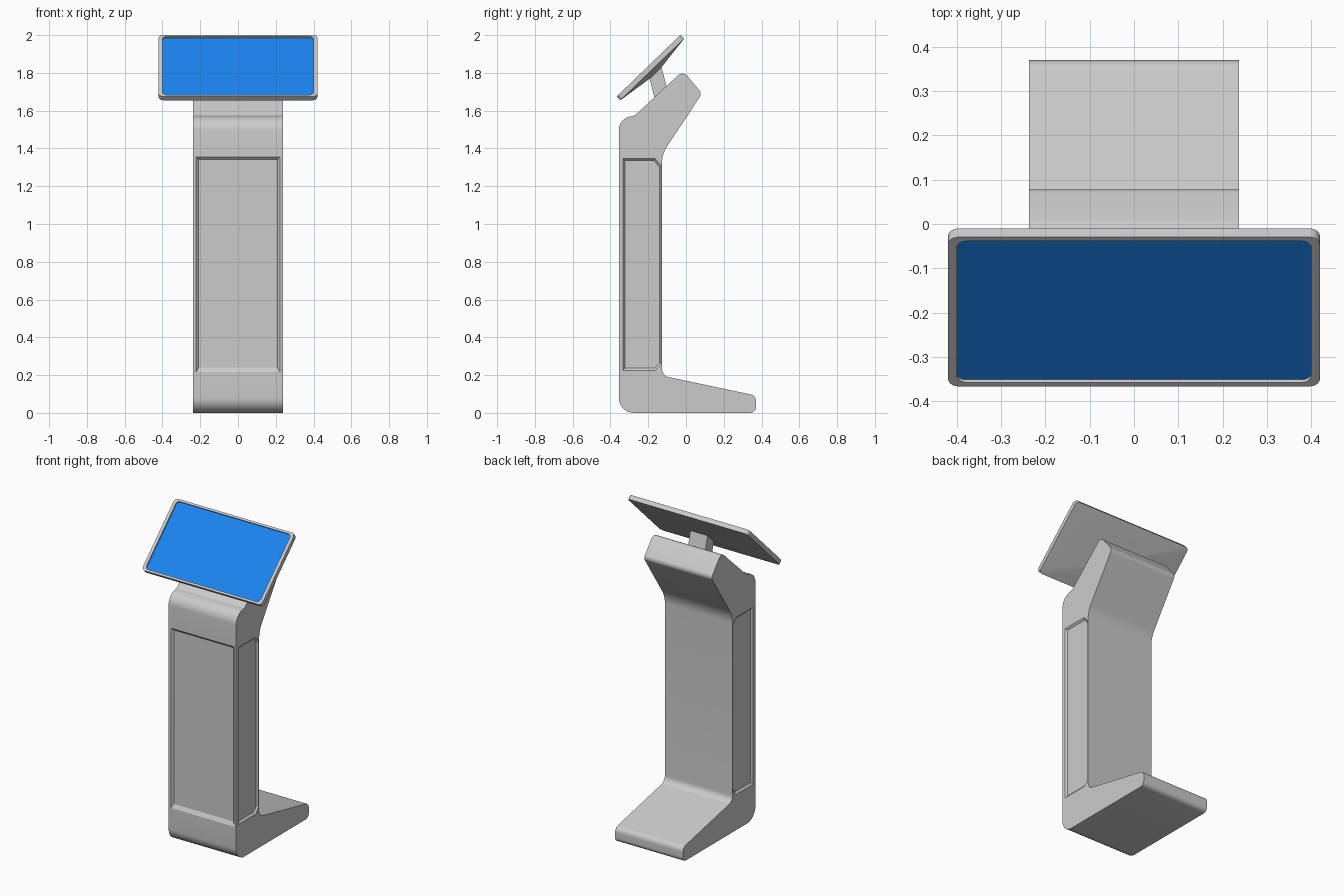
import bpy, bmesh, math
from mathutils import Vector

if "Cube" in bpy.data.objects:
    bpy.data.objects.remove(bpy.data.objects["Cube"])


def loft(name, rings):
    """Closed solid through rings of equal point count."""
    bm = bmesh.new()
    vs = [[bm.verts.new(p) for p in r] for r in rings]
    n = len(rings[0])
    for a, b in zip(vs, vs[1:]):
        for i in range(n):
            j = (i + 1) % n
            bm.faces.new((a[i], a[j], b[j], b[i]))
    bm.faces.new(vs[0])
    bm.faces.new(vs[-1])
    bmesh.ops.recalc_face_normals(bm, faces=bm.faces)
    me = bpy.data.meshes.new(name)
    bm.to_mesh(me)
    bm.free()
    ob = bpy.data.objects.new(name, me)
    bpy.context.collection.objects.link(ob)
    return ob


def rounded(corners, seg=8):
    """Outline with each corner (a, b, radius) replaced by an arc."""
    out, n = [], len(corners)
    for i, (a, b, r) in enumerate(corners):
        p = Vector((a, b))
        if r == 0:
            out.append(p)
            continue
        d0 = (Vector(corners[i - 1][:2]) - p).normalized()
        d1 = (Vector(corners[(i + 1) % n][:2]) - p).normalized()
        half = d0.angle(d1) / 2
        c = p + (d0 + d1).normalized() * r / math.sin(half)
        s = p + d0 * r / math.tan(half) - c
        e = p + d1 * r / math.tan(half) - c
        turn = s.angle(e)
        for k in range(seg + 1):
            t = k / seg
            out.append(c + (s * math.sin((1 - t) * turn) + e * math.sin(t * turn)) / math.sin(turn))
    return out


def at_x(outline, x):
    return [(x, y, z) for y, z in outline]


def rect(w, h, r, z):
    pts = rounded([(-w, -h, r), (w, -h, r), (w, h, r), (-w, h, r)], 6)
    return [(x, y, z) for x, y in pts]


def smooth(ob):
    bpy.ops.object.select_all(action='DESELECT')
    ob.select_set(True)
    bpy.context.view_layer.objects.active = ob
    bpy.ops.object.shade_smooth_by_angle(angle=math.radians(25))


# Stand body: one side profile extruded across x
W = 0.237
profile = rounded([
    (-0.356, 0, 0.08), (0.37, 0, 0.03), (0.37, 0.092, 0.035),
    (-0.127, 0.197, 0.045), (-0.127, 1.37, 0.16), (0.085, 1.69, 0.03),
    (-0.015, 1.812, 0.035), (-0.275, 1.571, 0.04), (-0.356, 1.571, 0.075)])
body = loft("stand_body", [at_x(profile, -W), at_x(profile, W)])


# Recessed panels: front and both sides
def front_rect(x, z0, z1, y):
    return [(-x, y, z0), (x, y, z0), (x, y, z1), (-x, y, z1)]


cutters = [loft("front_recess_cutter", [
    front_rect(0.209, 0.24, 1.341, -0.343),
    front_rect(0.222, 0.215, 1.355, -0.3565),
    front_rect(0.222, 0.215, 1.355, -0.40)])]
outer = [(-0.333, 0.225), (-0.16, 0.225), (-0.131, 0.258),
         (-0.131, 1.308), (-0.163, 1.346), (-0.333, 1.346)]
inner = [(-0.323, 0.238), (-0.166, 0.238), (-0.141, 0.264),
         (-0.141, 1.302), (-0.169, 1.335), (-0.323, 1.335)]
for s, side in ((1, "right"), (-1, "left")):
    cutters.append(loft(side + "_recess_cutter", [
        at_x(inner, s * (W - 0.011)), at_x(outer, s * (W + 0.0005)), at_x(outer, s * (W + 0.04))]))
bpy.context.view_layer.objects.active = body
for c in cutters:
    m = body.modifiers.new("recess", 'BOOLEAN')
    m.operation, m.solver, m.object = 'DIFFERENCE', 'EXACT', c
    bpy.ops.object.modifier_apply(modifier=m.name)
    bpy.data.objects.remove(c)
smooth(body)

# Neck between the stand and the screen
neck = [(-0.20, 1.80), (-0.165, 1.66), (-0.09, 1.68), (-0.135, 1.85)]
loft("screen_neck", [at_x(neck, -0.06), at_x(neck, 0.06)])

# Screen housing with a shallow tapered back and a recessed face
housing = loft("screen_housing", [
    rect(0.06, 0.04, 0.005, -0.040),
    rect(0.42, 0.2345, 0.024, -0.014),
    rect(0.42, 0.2345, 0.024, 0.014),
    rect(0.40, 0.2215, 0.02, 0.014),
    rect(0.40, 0.2215, 0.02, 0.004)])

# Blue display
display = loft("display", [rect(0.3995, 0.221, 0.02, 0.002), rect(0.3995, 0.221, 0.02, 0.006)])
blue = bpy.data.materials.new("display_blue")
blue.diffuse_color = (0.01, 0.23, 0.86, 1)
blue.use_nodes = True
blue.node_tree.nodes["Principled BSDF"].inputs["Base Color"].default_value = blue.diffuse_color
display.data.materials.append(blue)

for ob in (housing, display):
    ob.location = (0, -0.1885, 1.828)
    ob.rotation_euler = (math.radians(44), 0, 0)
    smooth(ob)
